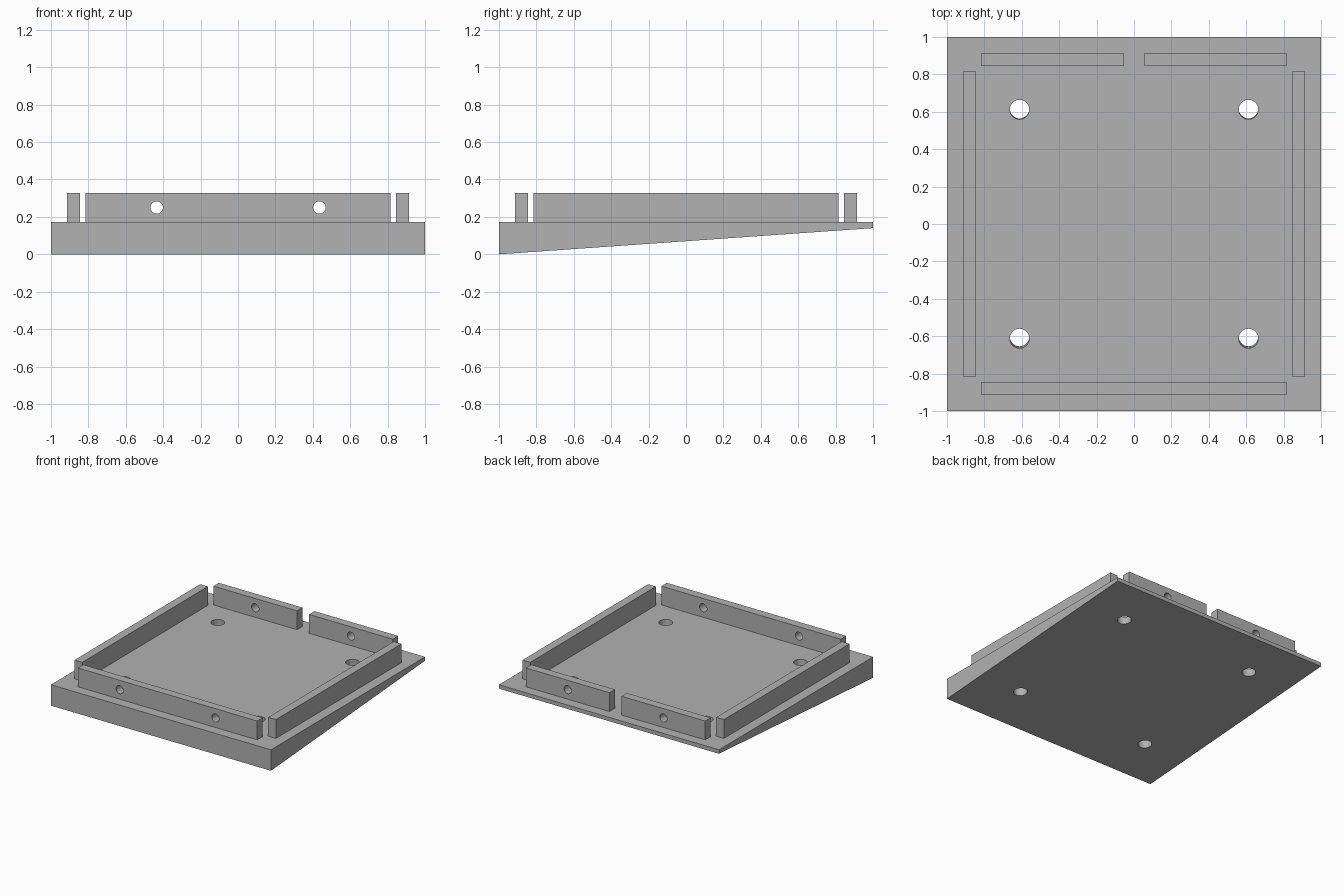
import bpy
import bmesh
import math
from mathutils import Matrix, Vector

cube = bpy.data.objects.get("Cube")
if cube:
    bpy.data.objects.remove(cube, do_unlink=True)

grey = bpy.data.materials.new("plain grey")
grey.use_nodes = True
colour = (0.445, 0.445, 0.445, 1)
grey.diffuse_color = colour
grey.node_tree.nodes["Principled BSDF"].inputs["Base Color"].default_value = colour

TOP = 0.172         # deck height
WALL_TOP = 0.327
BACK_BOTTOM = 0.14  # underside height at the back edge
TILT = math.atan2(BACK_BOTTOM, 2)


def add_object(name, bm):
    bmesh.ops.recalc_face_normals(bm, faces=bm.faces)
    mesh = bpy.data.meshes.new(name)
    bm.to_mesh(mesh)
    bm.free()
    mesh.materials.append(grey)
    obj = bpy.data.objects.new(name, mesh)
    bpy.context.collection.objects.link(obj)
    return obj


def box(name, x0, x1, y0, y1, z0, z1):
    bm = bmesh.new()
    bmesh.ops.create_cube(bm, size=1)
    bmesh.ops.scale(bm, vec=(x1 - x0, y1 - y0, z1 - z0), verts=bm.verts)
    bmesh.ops.translate(bm, vec=((x0 + x1) / 2, (y0 + y1) / 2, (z0 + z1) / 2), verts=bm.verts)
    return add_object(name, bm)


def drill(obj, centres, radius, turn):
    """Cut round holes through obj along the local z axis turned about x."""
    bm = bmesh.new()
    for centre in centres:
        place = Matrix.Translation(Vector(centre)) @ Matrix.Rotation(turn, 4, 'X')
        bmesh.ops.create_cone(bm, cap_ends=True, segments=48, radius1=radius,
                              radius2=radius, depth=0.5, matrix=place)
    cutter = add_object("hole_cutter", bm)
    cutter.hide_render = True
    mod = obj.modifiers.new("holes", 'BOOLEAN')
    mod.operation = 'DIFFERENCE'
    mod.solver = 'EXACT'
    mod.object = cutter
    bpy.context.view_layer.objects.active = obj
    bpy.ops.object.modifier_apply(modifier=mod.name)
    bpy.data.objects.remove(cutter, do_unlink=True)
    bpy.ops.object.select_all(action='DESELECT')
    obj.select_set(True)
    bpy.ops.object.shade_smooth_by_angle(angle=math.radians(30))


# Wedge base: flat deck, sloping underside
base = box("wedge_base", -1, 1, -1, 1, 0, TOP)
for v in base.data.vertices:
    if v.co.y > 0 and v.co.z < TOP / 2:
        v.co.z = BACK_BOTTOM

# Mounting holes, square to the underside
drill(base, [(x, y, TOP) for x in (-0.612, 0.612) for y in (-0.612, 0.612)], 0.052, TILT)

# Retaining walls, screw holes in the front and back ones
INNER, OUTER, END, GAP = 0.845, 0.915, 0.815, 0.055
HOLE_X, HOLE_Z = 0.435, 0.25
front = box("front_wall", -END, END, -OUTER, -INNER, TOP, WALL_TOP)
drill(front, [(s * HOLE_X, -0.88, HOLE_Z) for s in (-1, 1)], 0.033, math.pi / 2)

for side, s in (("left", 1), ("right", -1)):
    xs = sorted((s * INNER, s * OUTER))
    box(side + "_wall", *xs, -END, END, TOP, WALL_TOP)
    xs = sorted((s * GAP, s * END))
    back = box("back_wall_" + side, *xs, INNER, OUTER, TOP, WALL_TOP)
    drill(back, [(s * HOLE_X, 0.88, HOLE_Z)], 0.033, math.pi / 2)
